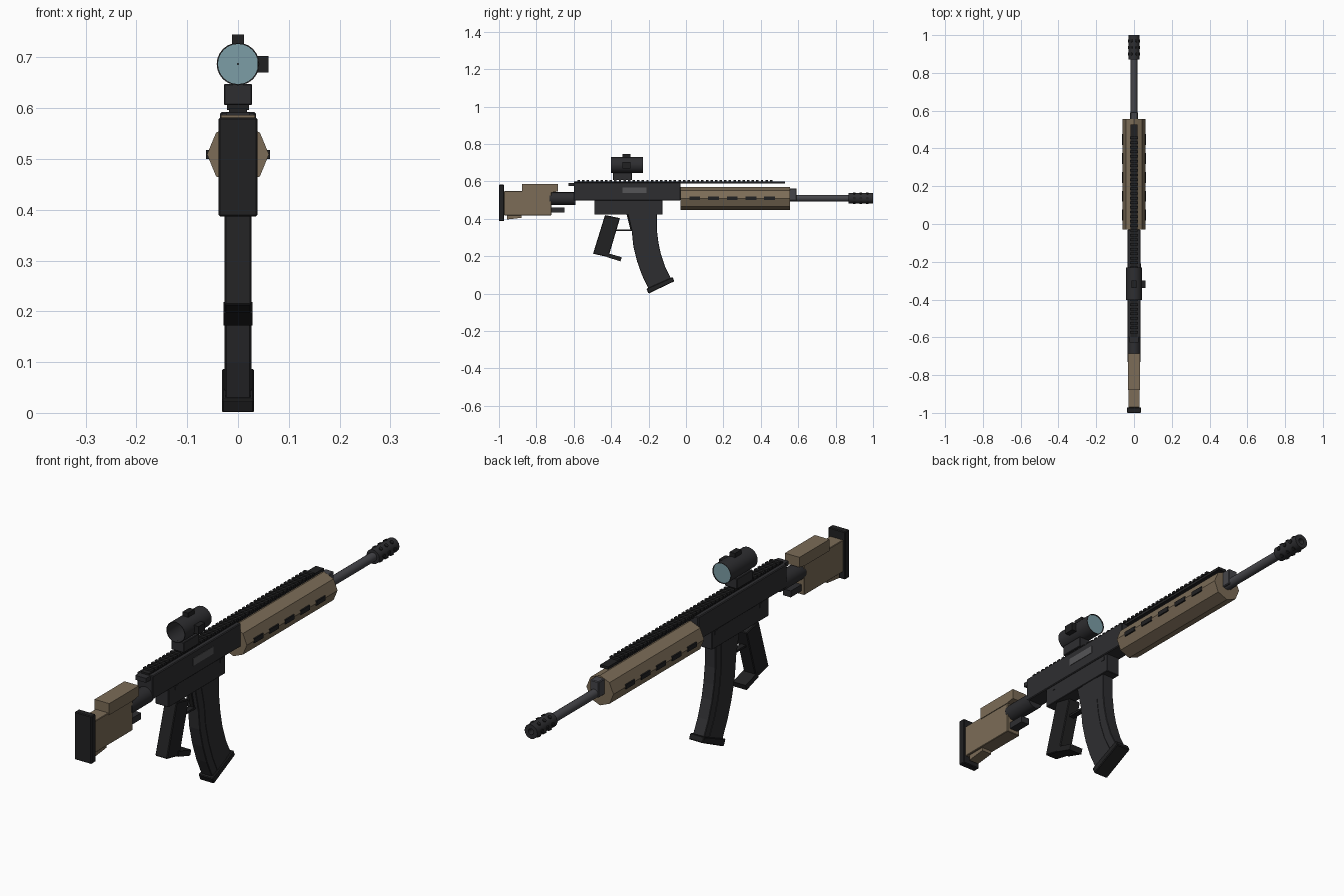
import bpy, bmesh, math
from mathutils import Vector

if "Cube" in bpy.data.objects:
    bpy.data.objects.remove(bpy.data.objects["Cube"])


def mat(name, r, g, b):
    m = bpy.data.materials.new(name)
    m.diffuse_color = (r, g, b, 1)
    m.use_nodes = True
    m.node_tree.nodes["Principled BSDF"].inputs["Base Color"].default_value = m.diffuse_color
    return m


DARK = mat("dark_polymer", 0.027, 0.027, 0.030)
BLACK = mat("black_rubber", 0.015, 0.015, 0.016)
STEEL = mat("steel", 0.06, 0.06, 0.068)
PORT = mat("port_grey", 0.09, 0.09, 0.095)
TAN = mat("tan_polymer", 0.20, 0.15, 0.095)
GLASS = mat("glass", 0.20, 0.34, 0.38)
BORE = 0.507


def finish(name, bm, m, bevel=0):
    bmesh.ops.recalc_face_normals(bm, faces=bm.faces)
    me = bpy.data.meshes.new(name)
    bm.to_mesh(me)
    bm.free()
    me.materials.append(m)
    ob = bpy.data.objects.new(name, me)
    bpy.context.collection.objects.link(ob)
    if bevel:
        b = ob.modifiers.new("bevel", 'BEVEL')
        b.width, b.segments = bevel, 1
    return ob


def add_box(bm, x, y, z):
    vs = [bm.verts.new((a, b, c)) for a in x for b in y for c in z]
    for f in ((0, 1, 3, 2), (4, 6, 7, 5), (0, 4, 5, 1), (2, 3, 7, 6), (0, 2, 6, 4), (1, 5, 7, 3)):
        bm.faces.new([vs[i] for i in f])


def box(name, x, y, z, m, bevel=0):
    bm = bmesh.new()
    add_box(bm, (-x, x) if not isinstance(x, tuple) else x, y, z)
    return finish(name, bm, m, bevel)


def side_profile(name, pts, w, m, bevel=0):
    """Extrude a (y, z) outline to half width w on both sides."""
    bm = bmesh.new()
    f = bm.faces.new([bm.verts.new((-w, y, z)) for y, z in pts])
    r = bmesh.ops.extrude_face_region(bm, geom=[f])
    bmesh.ops.translate(bm, vec=(2 * w, 0, 0), verts=[v for v in r["geom"] if isinstance(v, bmesh.types.BMVert)])
    return finish(name, bm, m, bevel)


def lathe(name, prof, z, n, m, closed=False, cap=True):
    """Revolve (y, radius) points about the y axis at height z."""
    bm = bmesh.new()
    rings = [[bm.verts.new((r * math.cos(2 * math.pi * i / n), y, z + r * math.sin(2 * math.pi * i / n)))
              for i in range(n)] for y, r in prof]
    pairs = list(zip(rings, rings[1:])) + ([(rings[-1], rings[0])] if closed else [])
    for a, b in pairs:
        for i in range(n):
            j = (i + 1) % n
            bm.faces.new((a[i], a[j], b[j], b[i]))
    if cap and not closed:
        bm.faces.new(rings[0])
        bm.faces.new(rings[-1])
    return finish(name, bm, m)


def smooth(ob):
    bpy.ops.object.select_all(action='DESELECT')
    ob.select_set(True)
    bpy.context.view_layer.objects.active = ob
    bpy.ops.object.shade_smooth_by_angle(angle=math.radians(35))


# Shoulder stock
box("butt_pad", 0.038, (-1.0, -0.972), (0.387, 0.582), BLACK, 0.003)
box("stock_body", 0.030, (-0.972, -0.72), (0.418, 0.548), TAN, 0.002)
side_profile("cheek_rest", [(-0.878, 0.54), (-0.878, 0.587), (-0.685, 0.587), (-0.685, 0.546), (-0.722, 0.54)], 0.033, TAN)
side_profile("stock_toe", [(-0.958, 0.42), (-0.958, 0.396), (-0.88, 0.405), (-0.88, 0.42)], 0.022, TAN)
smooth(lathe("buffer_tube", [(-0.73, 0.034), (-0.59, 0.034)], 0.508, 16, DARK))
box("stock_latch", 0.018, (-0.725, -0.65), (0.433, 0.459), DARK)

# Receiver
box("upper_receiver", 0.035, (-0.60, -0.03), (0.497, 0.593), DARK, 0.003)
box("lower_receiver", 0.030, (-0.49, -0.125), (0.422, 0.50), DARK, 0.002)
box("ejection_port", (0.030, 0.037), (-0.34, -0.21), (0.537, 0.567), PORT)
box("charging_handle", 0.024, (-0.628, -0.595), (0.574, 0.592), DARK)
bm = bmesh.new()
for y, z in ((-0.44, 0.485), (-0.15, 0.485)):
    add_box(bm, (-0.032, 0.032), (y - 0.008, y + 0.008), (z - 0.008, z + 0.008))
finish("receiver_pins", bm, DARK)

# Top rail with teeth
bm = bmesh.new()
add_box(bm, (-0.018, 0.018), (-0.60, 0.528), (0.588, 0.599))
for i in range(43):
    y = -0.58 + i * 0.0245
    add_box(bm, (-0.022, 0.022), (y, y + 0.013), (0.597, 0.607))
finish("top_rail", bm, BLACK)

# Octagonal handguard with side slots
lathe("handguard", [(-0.03, 0.061), (0.555, 0.061)], BORE + 0.002, 8, TAN)
bm = bmesh.new()
for i in range(5):
    y = 0.018 + i * 0.1
    for s in (-1, 1):
        add_box(bm, sorted((s * 0.052, s * 0.063)), (y, y + 0.058), (0.500, 0.518))
finish("handguard_slots", bm, BLACK)

# Barrel, gas block and muzzle device
smooth(lathe("barrel", [(0.55, 0.018), (0.88, 0.018)], BORE + 0.003, 16, STEEL))
box("gas_block", 0.020, (0.55, 0.592), (0.497, 0.562), STEEL, 0.003)
smooth(lathe("muzzle_brake", [(0.87, 0.029), (1.0, 0.029), (1.0, 0.012), (0.96, 0.012)], BORE + 0.003, 16, DARK))
bm = bmesh.new()
for y in (0.90, 0.935, 0.97):
    for k in range(6):
        a = k * math.pi / 3
        d = Vector((math.cos(a), 0, math.sin(a)))
        r = bmesh.ops.create_cone(bm, cap_ends=True, segments=8, radius1=0.008, radius2=0.008, depth=0.01)
        q = d.to_track_quat('Z', 'Y')
        for v in r["verts"]:
            v.co = q @ v.co + d * 0.027 + Vector((0, y, BORE + 0.003))
finish("muzzle_ports", bm, BLACK)

# Pistol grip and trigger group
side_profile("pistol_grip", [(-0.433, 0.42), (-0.353, 0.403), (-0.415, 0.195), (-0.497, 0.213)], 0.027, BLACK, 0.003)
side_profile("grip_foot", [(-0.425, 0.218), (-0.343, 0.194), (-0.350, 0.172), (-0.425, 0.196)], 0.029, BLACK)
box("trigger_guard", 0.011, (-0.375, -0.28), (0.335, 0.343), BLACK)
side_profile("trigger", [(-0.318, 0.425), (-0.298, 0.425), (-0.284, 0.338), (-0.296, 0.338)], 0.008, BLACK)

# Curved magazine
rear = [(-0.312, 0.43), (-0.290, 0.335), (-0.281, 0.25), (-0.262, 0.174), (-0.236, 0.10), (-0.2, 0.025)]
fore = [(-0.155, 0.43), (-0.155, 0.335), (-0.147, 0.27), (-0.134, 0.21), (-0.110, 0.14), (-0.078, 0.077)]
side_profile("magazine", rear + fore[::-1], 0.025, DARK, 0.002)
spine = [(y + 0.035, z + 0.006) for y, z in rear]
rib = [(y - 0.035, z - 0.006) for y, z in fore]
side_profile("magazine_panel", spine + rib[::-1], 0.027, DARK)
side_profile("magazine_base", [(-0.212, 0.026), (-0.072, 0.088), (-0.062, 0.066), (-0.2, 0.0)], 0.032, BLACK, 0.003)

# Optic: open tube, lens, mount and turrets
OZ = 0.687
smooth(lathe("optic_tube", [(-0.402, 0.042), (-0.23, 0.042), (-0.23, 0.0395), (-0.402, 0.0395)], OZ, 24, DARK, closed=True))
lathe("optic_lens", [(-0.236, 0.040), (-0.233, 0.040)], OZ, 24, GLASS)
lathe("optic_dot", [(-0.240, 0.002), (-0.236, 0.002)], OZ, 8, BLACK)
box("optic_mount", 0.028, (-0.39, -0.29), (0.606, 0.648), DARK, 0.002)
box("optic_top_turret", 0.012, (-0.34, -0.298), (0.727, 0.745), BLACK)
box("optic_side_turret", (0.038, 0.060), (-0.34, -0.298), (0.670, 0.703), BLACK)
